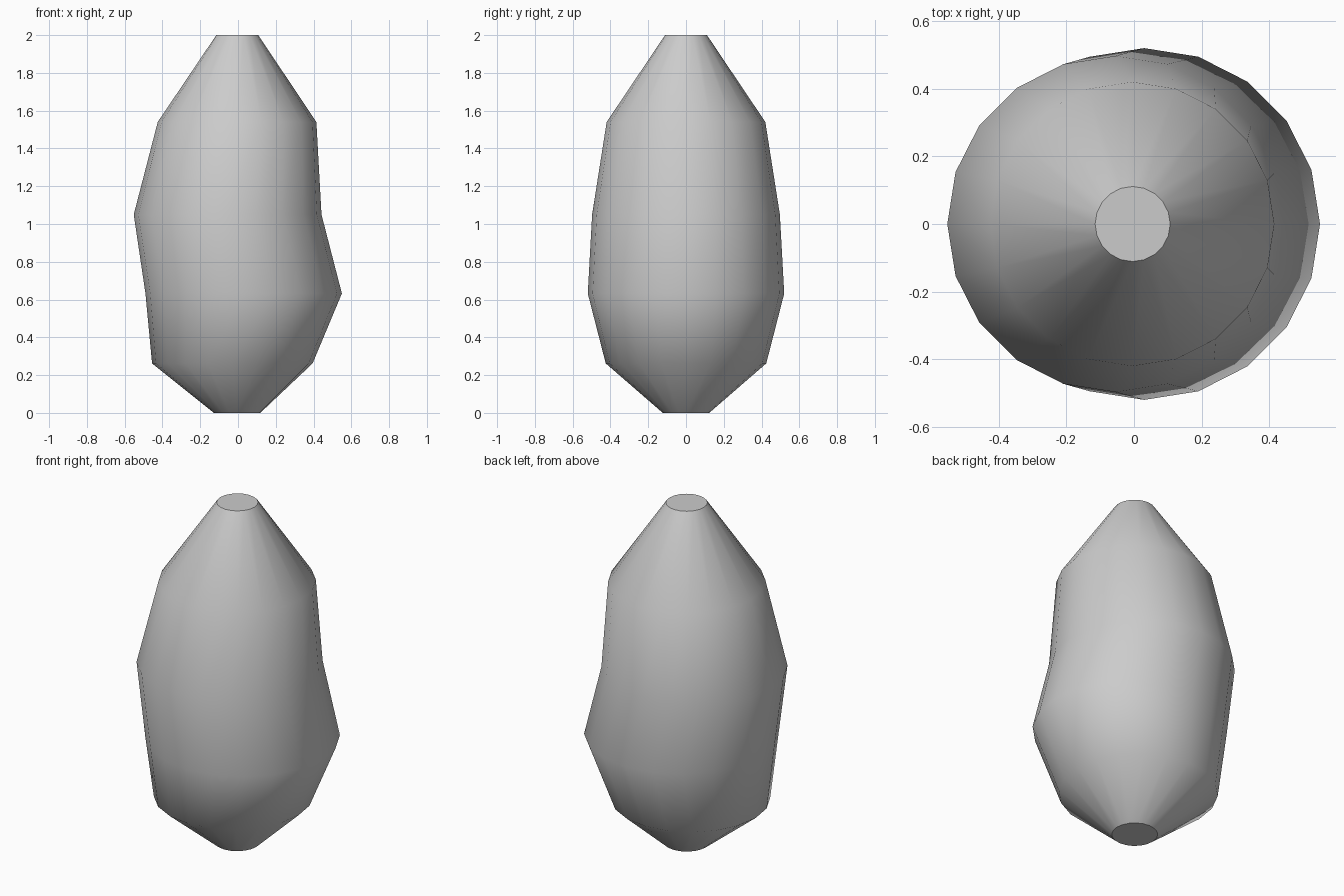
import bpy, bmesh, math

if "Cube" in bpy.data.objects:
    bpy.data.objects.remove(bpy.data.objects["Cube"])

SIDES = 20
# Stacked rings: height, centre x, radius
RINGS = [(0.0, -0.005, 0.123), (0.262, -0.03, 0.425), (0.632, 0.03, 0.52),
         (1.05, -0.055, 0.497), (1.54, -0.005, 0.42), (2.0, -0.004, 0.111)]

bm = bmesh.new()
loops = []
for z, cx, r in RINGS:
    loops.append([bm.verts.new((cx + r * math.cos(math.tau * i / SIDES),
                                r * math.sin(math.tau * i / SIDES), z))
                  for i in range(SIDES)])

# Smooth side wall
for low, high in zip(loops, loops[1:]):
    for i in range(SIDES):
        j = (i + 1) % SIDES
        bm.faces.new((low[i], low[j], high[j], high[i])).smooth = True

# Flat end caps with crisp rims
for cap in (bm.faces.new(loops[0][::-1]), bm.faces.new(loops[-1])):
    for edge in cap.edges:
        edge.smooth = False

mesh = bpy.data.meshes.new("lumpy_body")
bm.to_mesh(mesh)
bm.free()
bpy.context.collection.objects.link(bpy.data.objects.new("lumpy_body", mesh))
